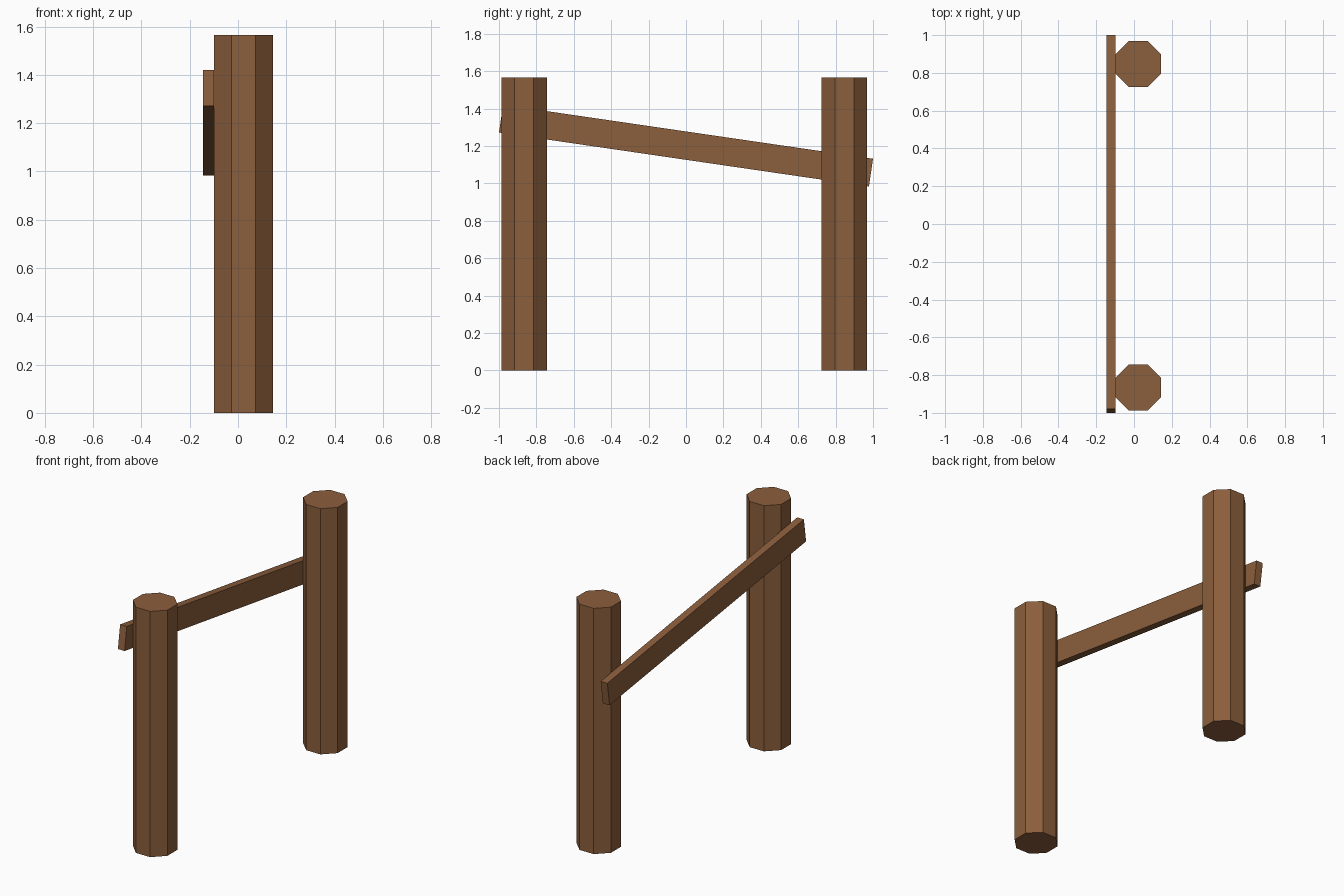
import bpy
from math import radians, cos, pi

if "Cube" in bpy.data.objects:
    bpy.data.objects.remove(bpy.data.objects["Cube"])

wood = bpy.data.materials.new("wood")
wood.diffuse_color = (0.258, 0.112, 0.045, 1)
wood.use_nodes = True
wood.node_tree.nodes["Principled BSDF"].inputs["Base Color"].default_value = wood.diffuse_color


def finish(name):
    obj = bpy.context.object
    obj.name = name
    obj.data.materials.append(wood)
    return obj


# Two octagonal posts with flats facing the axes
HEIGHT, FLAT_WIDTH = 1.565, 0.243
for name, y in (("front_post", -0.866), ("back_post", 0.847)):
    bpy.ops.mesh.primitive_cylinder_add(
        vertices=8, radius=FLAT_WIDTH / 2 / cos(pi / 8), depth=HEIGHT,
        location=(0.0225, y, HEIGHT / 2), rotation=(0, 0, pi / 8))
    finish(name)

# Sloping rail fixed to the left faces of the posts
bpy.ops.mesh.primitive_cube_add(
    size=1, location=(-0.1225, 0, 1.2015), rotation=(radians(-8.3), 0, 0))
finish("sloping_rail").scale = (0.047, 1.999, 0.15)
